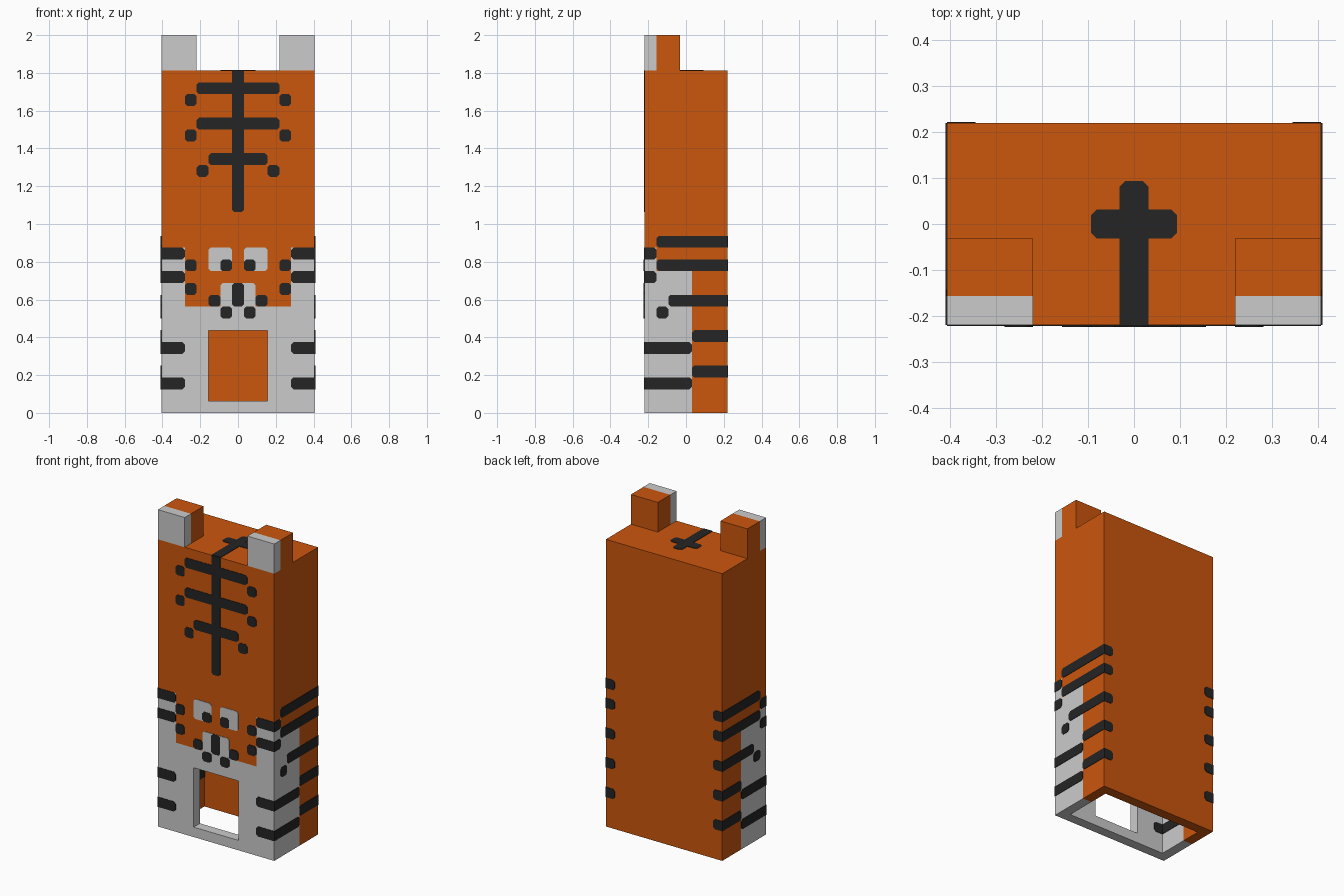
import bpy, bmesh
from mathutils import Vector

old = bpy.data.objects.get("Cube")
if old:
    bpy.data.objects.remove(old, do_unlink=True)

U = 1 / 16                       # grid unit and wall thickness
W, D, H = 6.5 * U, 3.5 * U, 29 * U   # half width, half depth, body height


def material(name, rgb):
    m = bpy.data.materials.new(name)
    m.use_nodes = True
    m.diffuse_color = (*rgb, 1)
    bsdf = m.node_tree.nodes["Principled BSDF"]
    bsdf.inputs["Base Color"].default_value = (*rgb, 1)
    bsdf.inputs["Roughness"].default_value = 0.8
    return m


ORANGE = material("orange", (0.60, 0.093, 0.004))
WHITE = material("soft white", (0.60, 0.60, 0.60))
BLACK = material("black", (0.018, 0.018, 0.018))


def box(name, lo, hi, mats=()):
    bm = bmesh.new()
    bmesh.ops.create_cube(bm, size=1)
    lo, hi = Vector(lo), Vector(hi)
    for v in bm.verts:
        v.co = Vector([(lo[i] + hi[i]) / 2 + v.co[i] * (hi[i] - lo[i]) for i in range(3)])
    return finish(name, bm, mats)


def finish(name, bm, mats):
    me = bpy.data.meshes.new(name)
    bm.to_mesh(me)
    bm.free()
    for m in mats:
        me.materials.append(m)
    ob = bpy.data.objects.new(name, me)
    bpy.context.collection.objects.link(ob)
    return ob


def paint(ob, cuts, is_white):
    """Slice the mesh on (axis, value) planes, then colour faces by position."""
    bm = bmesh.new()
    bm.from_mesh(ob.data)
    bmesh.ops.triangulate(bm, faces=bm.faces[:])
    for axis, value in cuts:
        co, no = Vector((0, 0, 0)), Vector((0, 0, 0))
        co[axis], no[axis] = value, 1
        bmesh.ops.bisect_plane(bm, geom=bm.verts[:] + bm.edges[:] + bm.faces[:],
                               plane_co=co, plane_no=no, dist=1e-5)
    for f in bm.faces:
        f.material_index = int(is_white(f.calc_center_median()))
    bm.to_mesh(ob.data)
    bm.free()


# Hollow body, open underneath, with a doorway in the front
body = box("body", (-W, -D, 0), (W, D, H), (ORANGE, WHITE))
cutters = [
    box("cavity_cutter", (-W + U, -D + U, -0.1), (W - U, D - U, H - U)),
    box("door_cutter", (-2.5 * U, -D - 0.1, U), (2.5 * U, 0, 7 * U)),
]
for c in cutters:
    c.hide_render = True
    mod = body.modifiers.new("cut", 'BOOLEAN')
    mod.operation, mod.solver, mod.object = 'DIFFERENCE', 'EXACT', c
bpy.context.view_layer.update()
carved = bpy.data.meshes.new_from_object(
    body.evaluated_get(bpy.context.evaluated_depsgraph_get()))
body.modifiers.clear()
body.data = carved
carved.name = "body"
if len(carved.materials) < 2:
    carved.materials.clear()
    carved.materials.append(ORANGE)
    carved.materials.append(WHITE)
for c in cutters:
    bpy.data.objects.remove(c, do_unlink=True)


def belly(p):
    """White belly with stepped cheeks rising at the front corners."""
    side = abs(p.x) > 4.5 * U
    return (p.y < 0.5 * U and (p.z < 9 * U or (side and p.z < 12 * U))) or \
           (p.y < -2.49 * U and side and p.z < 14 * U)


paint(body, [(0, -4.5 * U), (0, 4.5 * U), (1, -2.5 * U), (1, 0.5 * U),
             (2, 9 * U), (2, 12 * U), (2, 14 * U)], belly)

# Ears with white fronts
for side, s in (("left", 1), ("right", -1)):
    xs = sorted((s * 3.5 * U, s * W))
    ear = box(side + "_ear", (xs[0], -D, H), (xs[1], -0.5 * U, 2), (ORANGE, WHITE))
    paint(ear, [(1, -2.5 * U)], lambda p: p.y < -2.5 * U)


def plates(name, place, rects, mat, limits, h=0.003):
    """Thin markings from (u0, u1, v0, v1) in grid units; corners are clipped
    except where a marking runs to an edge listed in limits."""
    bm = bmesh.new()
    c = 0.2 * U
    for u0, u1, v0, v1 in rects:
        outline = []
        for u, v, du, dv, u_first in ((u0, v0, 1, 1, False), (u1, v0, -1, 1, True),
                                      (u1, v1, -1, -1, False), (u0, v1, 1, -1, True)):
            a, b = u * U, v * U
            if u in limits[0] or v in limits[1]:
                outline.append((a, b))
            else:
                pair = [(a, b + dv * c), (a + du * c, b)]
                outline += pair[::-1] if u_first else pair
        low = [bm.verts.new(place(a, b, 0)) for a, b in outline]
        top = [bm.verts.new(place(a, b, h)) for a, b in outline]
        bm.faces.new(low)
        bm.faces.new(top)
        n = len(low)
        for i in range(n):
            j = (i + 1) % n
            bm.faces.new((low[i], low[j], top[j], top[i]))
    bmesh.ops.recalc_face_normals(bm, faces=bm.faces[:])
    return finish(name, bm, (mat,))


def mirrored(rects):
    return rects + [(-u1, -u0, v0, v1) for u0, u1, v0, v1 in rects]


def front(u, v, h):
    return (u, -D - h, v)


edge = ((-6.5, 6.5), (29,))

# Face
plates("eyes", front, mirrored([(0.5, 2.5, 12, 14)]), WHITE, edge)
plates("pupils", front, mirrored([(0.5, 1.5, 12, 13)]), BLACK, edge, 0.005)
plates("muzzle", front, [(-1.5, 1.5, 9, 11)], WHITE, ((), (9,)))
plates("nose", front, [(-0.5, 0.5, 9, 11)], BLACK, edge, 0.005)
plates("whisker_spots", front,
       mirrored([(1.5, 2.5, 9, 10), (0.5, 1.5, 8, 9), (3.5, 4.5, 12, 13), (3.5, 4.5, 10, 11)]),
       BLACK, edge, 0.005)

# Forehead: spine stripe, crossbars and spots
plates("forehead_spine", front, [(-0.5, 0.5, 17, 29)], BLACK, edge)
plates("forehead_bars", front,
       mirrored([(0.5, 3.5, 27, 28), (0.5, 3.5, 24, 25), (0.5, 2.5, 21, 22)]),
       BLACK, ((-0.5, 0.5), ()))
plates("forehead_spots", front,
       mirrored([(3.5, 4.5, 26, 27), (3.5, 4.5, 23, 24), (2.5, 3.5, 20, 21)]), BLACK, edge)


# Top marking
def top(u, v, h):
    return (u, v, H + h)


plates("top_spine", top, [(-0.5, 0.5, -3.5, 1.5)], BLACK, ((), (-3.5,)))
plates("top_bars", top, mirrored([(0.5, 1.5, -0.5, 0.5)]), BLACK, ((-0.5, 0.5), ()))

# Wrapping stripes on front, back and sides
front_rows, back_rows = (2, 5, 11, 13), (3, 6, 9, 12, 14)
plates("front_stripes", front, mirrored([(4.5, 6.5, r, r + 1) for r in front_rows]), BLACK, edge)
plates("back_stripes", lambda u, v, h: (u, D + h, v),
       mirrored([(5.5, 6.5, r, r + 1) for r in back_rows]), BLACK, edge)
side_rects = [(-3.5, 0.5, 2, 3), (-3.5, 0.5, 5, 6), (-3.5, -2.5, 11, 12), (-3.5, -2.5, 13, 14),
              (0.5, 3.5, 3, 4), (0.5, 3.5, 6, 7), (-1.5, 3.5, 9, 10),
              (-2.5, 3.5, 12, 13), (-2.5, 3.5, 14, 15), (-2.5, -1.5, 8, 9)]
inner_rects = [(max(a, -2.5), min(b, 2.5), c, d) for a, b, c, d in side_rects if b > -2.5]
for side, s in (("left", 1), ("right", -1)):
    plates(side + "_side_stripes", lambda u, v, h: (s * (W + h), u, v),
           side_rects, BLACK, ((-3.5, 3.5), ()))
    plates(side + "_inner_stripes", lambda u, v, h: (s * (W - U - h), u, v),
           inner_rects, BLACK, ((-2.5, 2.5), ()))
plates("front_inner_stripes", lambda u, v, h: (u, -D + U + h, v),
       mirrored([(4.5, 5.5, r, r + 1) for r in front_rows]), BLACK, ((-5.5, 5.5), ()))
